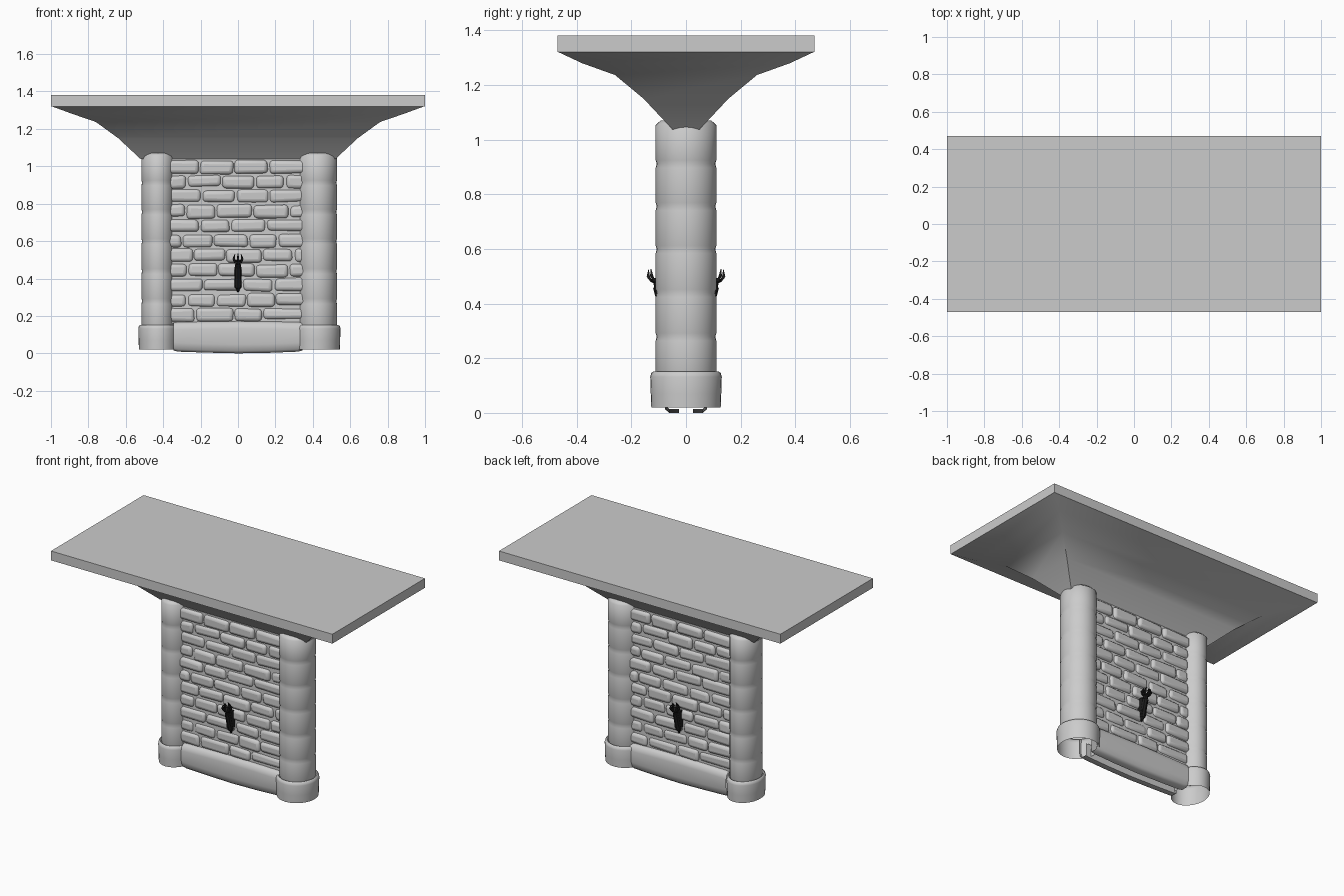
import bpy, bmesh, math, random
from mathutils import Vector, Matrix

if "Cube" in bpy.data.objects:
    bpy.data.objects.remove(bpy.data.objects["Cube"])
random.seed(4)


def finish(name, bm, angle=35, mat=None):
    bmesh.ops.recalc_face_normals(bm, faces=bm.faces)
    me = bpy.data.meshes.new(name)
    bm.to_mesh(me)
    bm.free()
    ob = bpy.data.objects.new(name, me)
    bpy.context.collection.objects.link(ob)
    if mat:
        me.materials.append(mat)
    if angle:
        bpy.ops.object.select_all(action='DESELECT')
        ob.select_set(True)
        bpy.context.view_layer.objects.active = ob
        bpy.ops.object.shade_smooth_by_angle(angle=math.radians(angle))
    return ob


def loft(bm, rings, cap_low=False, cap_top=False, closed=True):
    vs = [[bm.verts.new(p) for p in r] for r in rings]
    n = len(vs[0])
    for a, b in zip(vs, vs[1:]):
        for i in range(n if closed else n - 1):
            j = (i + 1) % n
            bm.faces.new((a[i], a[j], b[j], b[i]))
    if cap_low:
        bm.faces.new(vs[0])
    if cap_top:
        bm.faces.new(vs[-1])


def ellipse(cx, rx, ry, z, n=32):
    return [(cx + rx * math.cos(2 * math.pi * i / n), ry * math.sin(2 * math.pi * i / n), z) for i in range(n)]


def rect(x, y, z):
    return [(-x, -y, z), (x, -y, z), (x, y, z), (-x, y, z)]


def add_box(bm, c, s, rot=None):
    m = Matrix.Translation(c) @ (rot or Matrix()) @ Matrix.Diagonal((*s, 1))
    return bmesh.ops.create_cube(bm, size=1, matrix=m)['verts']


# top slab
bm = bmesh.new()
add_box(bm, (0, 0, 1.351), (2, 0.94, 0.06))
finish("top_slab", bm, 0)

# concave flare under the slab, each side subdivided for soft curvature
bm = bmesh.new()
prof = [(0.52, 0.05, 1.038), (0.64, 0.155, 1.15), (0.76, 0.26, 1.237), (0.885, 0.38, 1.28), (1, 0.47, 1.322)]
loft(bm, [rect(*p) for p in prof], cap_low=True)
finish("flared_support", bm, 40)

# columns of stacked drums with grooved joints, standing in collars
joints = [0.14, 0.28, 0.44, 0.6, 0.757, 0.913, 1.07]
for side, cx, rx, bx in (("left", -0.428, 0.088, 0.105), ("right", 0.424, 0.105, 0.124)):
    bm = bmesh.new()
    rings = []
    for k, (a, b) in enumerate(zip(joints, joints[1:])):
        top = 0.84 if k == 5 else 0.965
        for z, f in ((a, 0.965), (a + 0.012, 1), (b - 0.016, 1.0), (b, top)):
            if not (rings and z == a):
                rings.append(ellipse(cx, rx * f, 0.111 * f, z))
    loft(bm, rings, cap_top=True)
    finish(side + "_column", bm, 50)

    bm = bmesh.new()
    loft(bm, [ellipse(cx, bx * f, 0.131 * f, z) for z, f in
              ((0.02, 0.97), (0.07, 0.985), (0.132, 1), (0.146, 0.97), (0.152, 0.9), (0.14, 0.8))])
    finish(side + "_column_collar", bm, 50)

# hollow plinth, rounded section swept along x on both sides
bm = bmesh.new()
half = [(0.025, 0.1), (0.025, 0.003), (0.062, 0.003), (0.076, 0.016), (0.084, 0.05),
        (0.085, 0.13), (0.078, 0.158), (0.06, 0.17), (0, 0.172)]
for s in (-1, 1):
    rings = []
    for x, dz in ((-0.345, 0.012), (-0.32, 0.006), (-0.17, 0.001), (0, -0.003), (0.17, 0), (0.32, 0.006), (0.345, 0.012)):
        rings.append([(x, s * y, z + (dz if z < 0.1 else -dz * 0.5)) for y, z in half])
    loft(bm, rings, closed=False)
finish("plinth", bm, 45)

# mortar core
bm = bmesh.new()
add_box(bm, (0, 0, 0.6), (0.76, 0.108, 0.88))
finish("wall_core", bm, 0)

# stone courses, staggered, laid on the front and rotated to the back
bm = bmesh.new()
rows, z0, h = 11, 0.168, 0.079
for r in range(rows):
    x = -0.37 - random.uniform(0.0, 0.03)
    first = True
    while x < 0.31:
        w = random.uniform(0.14, 0.21)
        if first and r % 2:
            w *= 0.55
        first = False
        x1 = min(x + w, 0.37)
        if x1 > 0.31:
            x1 = 0.37
        d = random.uniform(0.064, 0.074)
        zc = z0 + h * (r + 0.5) + random.uniform(-0.004, 0.004)
        for turn in (0, math.pi):
            vs = add_box(bm, ((x + x1) / 2, -d / 2 - 0.01, zc), (x1 - x - 0.008, d - 0.02, h - random.uniform(0.006, 0.016)))
            for v in vs:
                v.co += Vector((random.uniform(-0.006, 0.006), random.uniform(-0.003, 0.003), random.uniform(-0.005, 0.005)))
            if turn:
                bmesh.ops.rotate(bm, verts=vs, cent=(0, 0, 0), matrix=Matrix.Rotation(turn, 3, 'Z'))
        x = x1
stones = finish("wall_stones", bm, 60)
bev = stones.modifiers.new("rounding", 'BEVEL')
bev.width, bev.segments, bev.limit_method = 0.02, 3, 'NONE'

# dark torch holders on both faces: tapered shaft, bands, pronged crown
iron = bpy.data.materials.new("dark_iron")
iron.diffuse_color = (0.012, 0.012, 0.012, 1)
iron.use_nodes = True
iron.node_tree.nodes["Principled BSDF"].inputs["Base Color"].default_value = iron.diffuse_color
for name, turn in (("front_torch_holder", 0), ("back_torch_holder", math.pi)):
    bm = bmesh.new()
    foot, head = Vector((0, -0.068, 0.328)), Vector((0, -0.108, 0.485))
    axis = (head - foot).normalized()
    tilt = axis.to_track_quat('Z', 'Y').to_matrix().to_4x4()

    def hexring(t, rad):
        c = foot.lerp(head, t)
        return [c + tilt.to_3x3() @ Vector((rad * math.cos(i * math.pi / 4), rad * math.sin(i * math.pi / 4), 0)) for i in range(8)]

    loft(bm, [hexring(t, q) for t, q in ((0, 0.004), (0.12, 0.012), (0.16, 0.018), (0.85, 0.019),
                                         (0.87, 0.014), (0.96, 0.014), (1, 0.022), (1.06, 0.022), (1.06, 0.012))], True, True)
    for i in range(6):
        a = i * math.pi / 3 + math.pi / 6
        out = Vector((math.cos(a), math.sin(a), 0))
        pts = [head + tilt.to_3x3() @ (out * q + Vector((0, 0, z))) for q, z in ((0.018, 0), (0.026, 0.02), (0.018, 0.046))]
        loft(bm, [[p + Vector((sx * w, sy * w, 0)) for sx, sy in ((-1, -1), (1, -1), (1, 1), (-1, 1))]
                  for p, w in zip(pts, (0.005, 0.006, 0.001))], True, True)
    # wall bracket
    add_box(bm, (0, -0.073, 0.42), (0.034, 0.04, 0.11))
    bmesh.ops.rotate(bm, verts=bm.verts, cent=(0, 0, 0), matrix=Matrix.Rotation(turn, 3, 'Z'))
    finish(name, bm, 0, iron)
